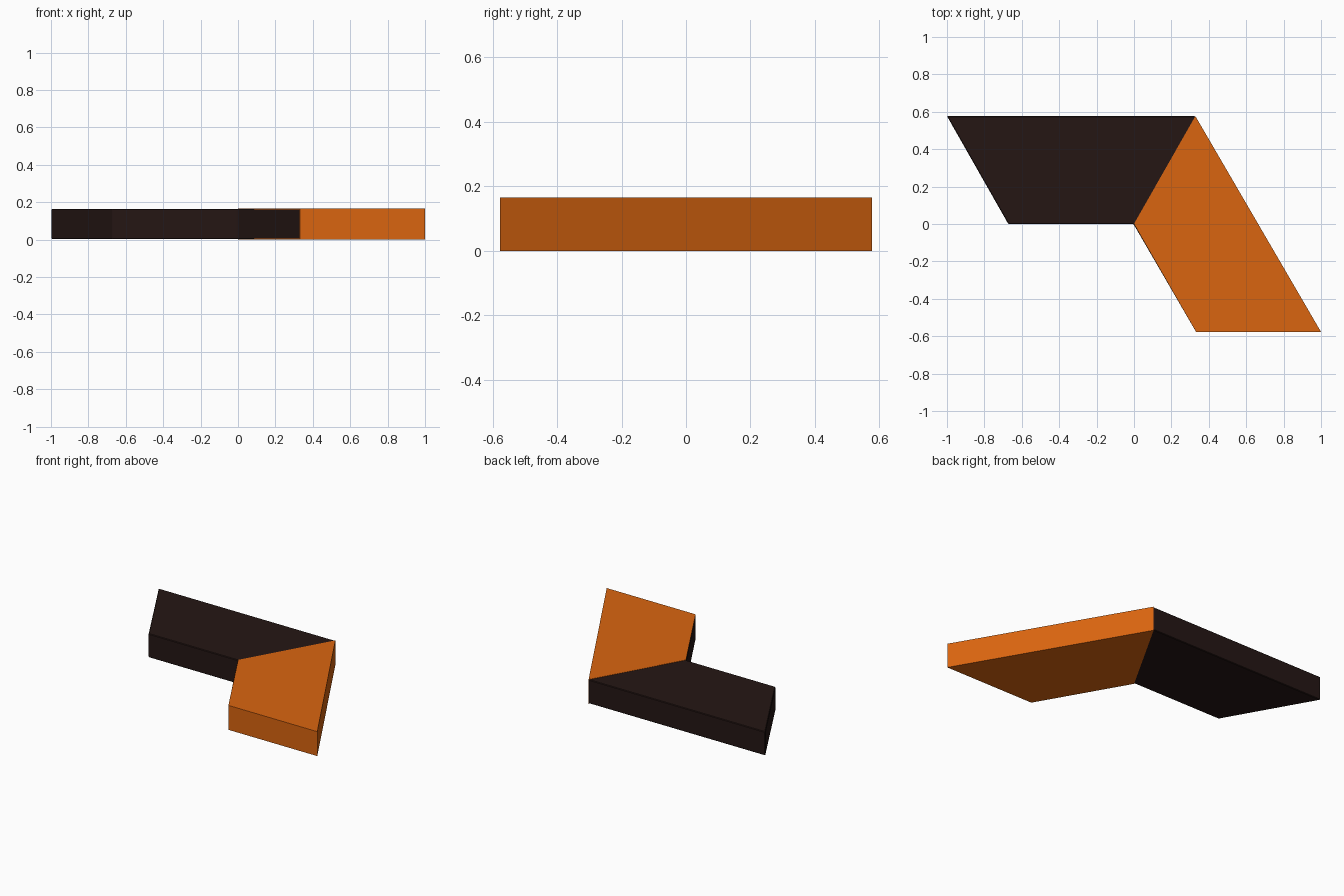
import bpy, bmesh

if "Cube" in bpy.data.objects:
    bpy.data.objects.remove(bpy.data.objects["Cube"])


def prism(name, outline, z0, z1, color, bevel=0.0):
    """Extrude a flat outline upward into a solid with a flat colour."""
    bm = bmesh.new()
    base = bm.faces.new([bm.verts.new((x, y, z0)) for x, y in outline])
    top = bmesh.ops.extrude_face_region(bm, geom=[base], use_keep_orig=True)
    verts = [v for v in top["geom"] if isinstance(v, bmesh.types.BMVert)]
    bmesh.ops.translate(bm, vec=(0, 0, z1 - z0), verts=verts)
    bmesh.ops.recalc_face_normals(bm, faces=bm.faces)
    mesh = bpy.data.meshes.new(name)
    bm.to_mesh(mesh)
    bm.free()
    obj = bpy.data.objects.new(name, mesh)
    bpy.context.collection.objects.link(obj)
    mat = bpy.data.materials.new(name + "_material")
    mat.diffuse_color = color
    mat.use_nodes = True
    mat.node_tree.nodes["Principled BSDF"].inputs["Base Color"].default_value = mat.diffuse_color
    mesh.materials.append(mat)
    if bevel:
        mod = obj.modifiers.new("edge_bevel", "BEVEL")
        mod.width = bevel
        mod.segments = 1
    return obj


# Dark bent body: visible left arm, plus a core running inside the orange arm
prism("dark_body",
      [(-1, 0.577), (0.325, 0.577), (0.98, -0.566), (0.33, -0.574),
       (-0.003, 0), (-0.672, 0)],
      0.003, 0.164, (0.018, 0.008, 0.007, 1), bevel=0.004)

# Orange arm wrapped round the core, its inner slanted side set just behind it
prism("orange_arm",
      [(0.328, 0.577), (1, -0.577), (0.332, -0.577), (0.0, 0.001)],
      0, 0.166, (0.70, 0.13, 0.005, 1))
